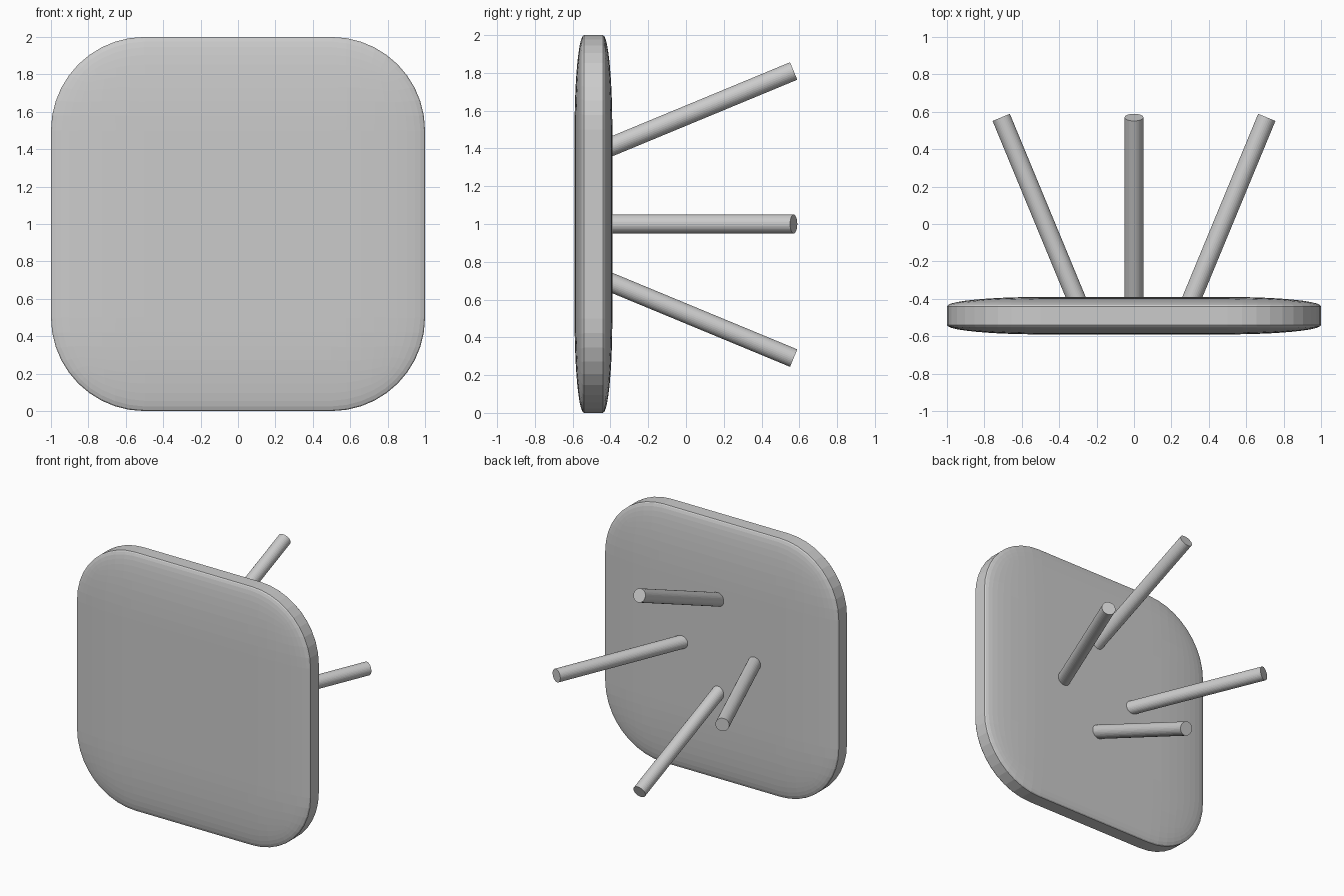
import bpy, bmesh
from math import radians, tan, cos
from mathutils import Matrix, Vector

cube = bpy.data.objects.get("Cube")
if cube:
    bpy.data.objects.remove(cube, do_unlink=True)

# Single grey material
grey = bpy.data.materials.new("light_grey")
grey.use_nodes = True
colour = (0.6, 0.6, 0.6, 1)
grey.diffuse_color = colour
grey.node_tree.nodes["Principled BSDF"].inputs["Base Color"].default_value = colour


def add_object(name, bm):
    mesh = bpy.data.meshes.new(name)
    bm.to_mesh(mesh)
    bm.free()
    mesh.materials.append(grey)
    obj = bpy.data.objects.new(name, mesh)
    bpy.context.collection.objects.link(obj)
    return obj


# Pillow-shaped panel: a rounded cube squashed front to back
PANEL_Y = -0.49
bm = bmesh.new()
bmesh.ops.create_cube(bm, size=2)
bmesh.ops.bevel(bm, geom=bm.edges[:], offset=0.5, segments=10,
                profile=0.5, affect='EDGES')
bmesh.ops.scale(bm, vec=(1, 0.1, 1), verts=bm.verts)
bmesh.ops.translate(bm, vec=(0, PANEL_Y, 1), verts=bm.verts)
add_object("panel", bm)

# Four round legs splaying outward from the back of the panel
SPLAY = radians(22.5)
END_Y = 0.57


def add_leg(name, outward, end_offset):
    run = END_Y - PANEL_Y
    end = Vector((0, END_Y, 1)) + outward * end_offset
    start = end - Vector((0, run, 0)) - outward * run * tan(SPLAY)
    axis = end - start
    turn = axis.to_track_quat('Z', 'Y').to_matrix().to_4x4()
    bm = bmesh.new()
    bmesh.ops.create_cone(bm, cap_ends=True, segments=32, radius1=0.05,
                          radius2=0.05, depth=run / cos(SPLAY),
                          matrix=Matrix.Translation((start + end) / 2) @ turn)
    add_object(name, bm)


add_leg("upper_leg", Vector((0, 0, 1)), 0.81)
add_leg("lower_leg", Vector((0, 0, -1)), 0.71)
add_leg("left_leg", Vector((1, 0, 0)), 0.71)
add_leg("right_leg", Vector((-1, 0, 0)), 0.71)
